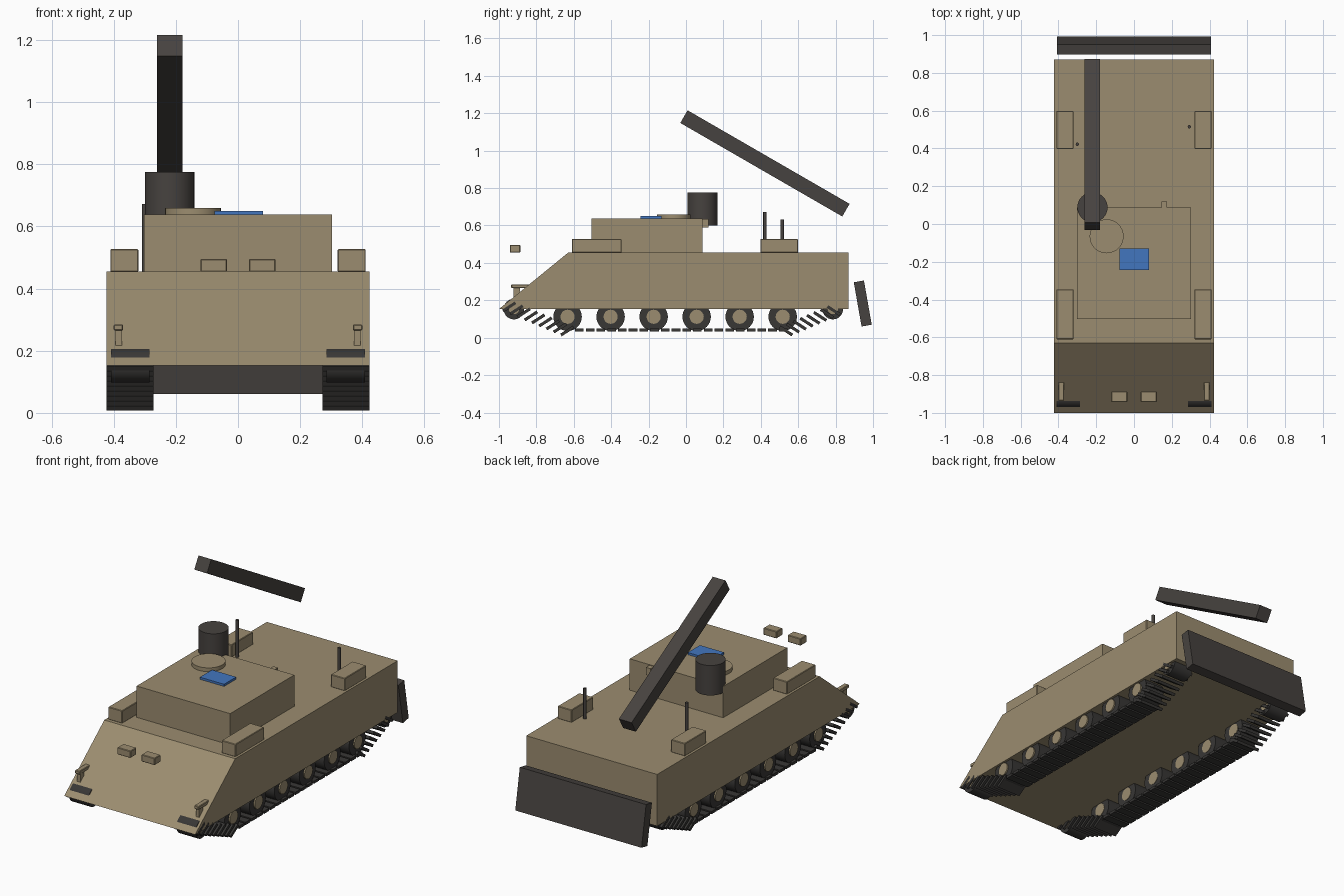
import bpy, bmesh, math
from mathutils import Matrix, Vector

cube = bpy.data.objects.get("Cube")
if cube:
    bpy.data.objects.remove(cube, do_unlink=True)


def material(name, rgb):
    m = bpy.data.materials.new(name)
    m.use_nodes = True
    m.diffuse_color = (*rgb, 1)
    m.node_tree.nodes["Principled BSDF"].inputs["Base Color"].default_value = (*rgb, 1)
    return m


TAN = material("tan paint", (0.33, 0.265, 0.16))
DARK = material("dark metal", (0.062, 0.055, 0.05))
RUBBER = material("track rubber", (0.04, 0.038, 0.036))
BLUE = material("blue glass", (0.055, 0.18, 0.52))


def finish(name, bm, mat, smooth=False):
    bmesh.ops.recalc_face_normals(bm, faces=bm.faces)
    me = bpy.data.meshes.new(name)
    bm.to_mesh(me)
    bm.free()
    me.materials.append(mat)
    ob = bpy.data.objects.new(name, me)
    bpy.context.collection.objects.link(ob)
    if smooth:
        bpy.ops.object.select_all(action="DESELECT")
        ob.select_set(True)
        bpy.context.view_layer.objects.active = ob
        bpy.ops.object.shade_smooth_by_angle(angle=math.radians(35))
    return ob


def add_box(bm, centre, size, tilt=0):
    # Tilt is in degrees about the x axis
    mat = (Matrix.Translation(centre) @ Matrix.Rotation(math.radians(tilt), 4, "X")
           @ Matrix.Diagonal((*size, 1)))
    bmesh.ops.create_cube(bm, size=1, matrix=mat)


def box(name, centre, size, mat, tilt=0, bevel=0):
    bm = bmesh.new()
    add_box(bm, centre, size, tilt)
    if bevel:
        bmesh.ops.bevel(bm, geom=bm.edges[:], offset=bevel, segments=1, affect="EDGES")
    return finish(name, bm, mat)


def cylinder(name, centre, radius, depth, mat, axis="Z", sides=32):
    bm = bmesh.new()
    turn = Matrix.Rotation(math.pi / 2, 4, "Y") if axis == "X" else Matrix()
    bmesh.ops.create_cone(bm, cap_ends=True, segments=sides, radius1=radius, radius2=radius,
                          depth=depth, matrix=Matrix.Translation(centre) @ turn)
    return finish(name, bm, mat, smooth=True)


# Hull: side profile pulled across the width
bm = bmesh.new()
profile = [(-1, 0.153), (-0.63, 0.455), (0.87, 0.455), (0.87, 0.153)]
face = bm.faces.new([bm.verts.new((-0.423, y, z)) for y, z in profile])
pulled = bmesh.ops.extrude_face_region(bm, geom=[face])["geom"]
bmesh.ops.translate(bm, vec=(0.846, 0, 0),
                    verts=[v for v in pulled if isinstance(v, bmesh.types.BMVert)])
finish("hull", bm, TAN)

# Turret and roof fittings
box("turret", (0, -0.208, 0.546), (0.604, 0.592, 0.184), TAN)
box("turret_rear_lug", (0.16, 0.1, 0.612), (0.03, 0.04, 0.045), TAN)
cylinder("roof_hatch", (-0.145, -0.065, 0.648), 0.09, 0.024, TAN)
box("roof_sight", (0.002, -0.187, 0.643), (0.156, 0.112, 0.015), BLUE)
cylinder("gun_mount", (-0.22, 0.088, 0.688), 0.08, 0.175, DARK)
box("gun_barrel", (-0.22, 0.422, 0.932), (0.082, 1.0, 0.078), DARK, tilt=-30)

# Rear ramp
box("rear_ramp", (0, 0.945, 0.183), (0.816, 0.055, 0.24), DARK, tilt=10)

# Aerials
cylinder("tall_aerial", (-0.3, 0.422, 0.562), 0.009, 0.22, DARK, sides=12)
cylinder("short_aerial", (0.293, 0.515, 0.543), 0.009, 0.18, DARK, sides=12)

# Road wheels, shared by both sides: (y, z, radius)
wheels = [(-0.633 + 0.23 * i, 0.112, 0.076) for i in range(6)]
wheels += [(-0.92, 0.153, 0.055), (0.785, 0.153, 0.055)]


def track(name, side):
    bm = bmesh.new()
    x, width = 0.348 * side, 0.152
    # Ground run
    count = 20
    for i in range(count):
        add_box(bm, (x, -0.57 + 1.09 * i / (count - 1), 0.04), (width, 0.046, 0.016))
    # Rising runs, with the links standing across the path
    for start, end, tilt, n in (((-0.635, 0.036), (-0.945, 0.165), 33, 9),
                                ((0.535, 0.036), (0.79, 0.145), -33, 8)):
        a, b = Vector(start), Vector(end)
        for i in range(n):
            p = a.lerp(b, i / (n - 1))
            add_box(bm, (x, p.x, p.y), (width, 0.08, 0.016), tilt)
    finish(name, bm, RUBBER)


for side, label in ((1, "left"), (-1, "right")):
    # Running gear
    track(label + "_track", side)
    for i, (y, z, r) in enumerate(wheels, 1):
        cylinder(f"{label}_wheel_{i}", (0.347 * side, y, z), r, 0.124, RUBBER, axis="X")
        cylinder(f"{label}_hub_{i}", (0.35 * side, y, z), r * 0.5, 0.134, TAN, axis="X", sides=20)

    # Deck stowage boxes
    box(label + "_front_box", (0.366 * side, -0.478, 0.491), (0.09, 0.265, 0.074), TAN, bevel=0.003)
    box(label + "_rear_box", (0.366 * side, 0.498, 0.491), (0.09, 0.2, 0.074), TAN, bevel=0.003)

    # Nose periscopes and headlamp brackets
    box(label + "_periscope", (0.078 * side, -0.914, 0.475), (0.085, 0.056, 0.041), TAN, bevel=0.003)
    box(label + "_lamp_post", (0.384 * side, -0.905, 0.235), (0.022, 0.035, 0.065), TAN)
    box(label + "_lamp_arm", (0.385 * side, -0.882, 0.275), (0.03, 0.105, 0.02), TAN, bevel=0.003)
